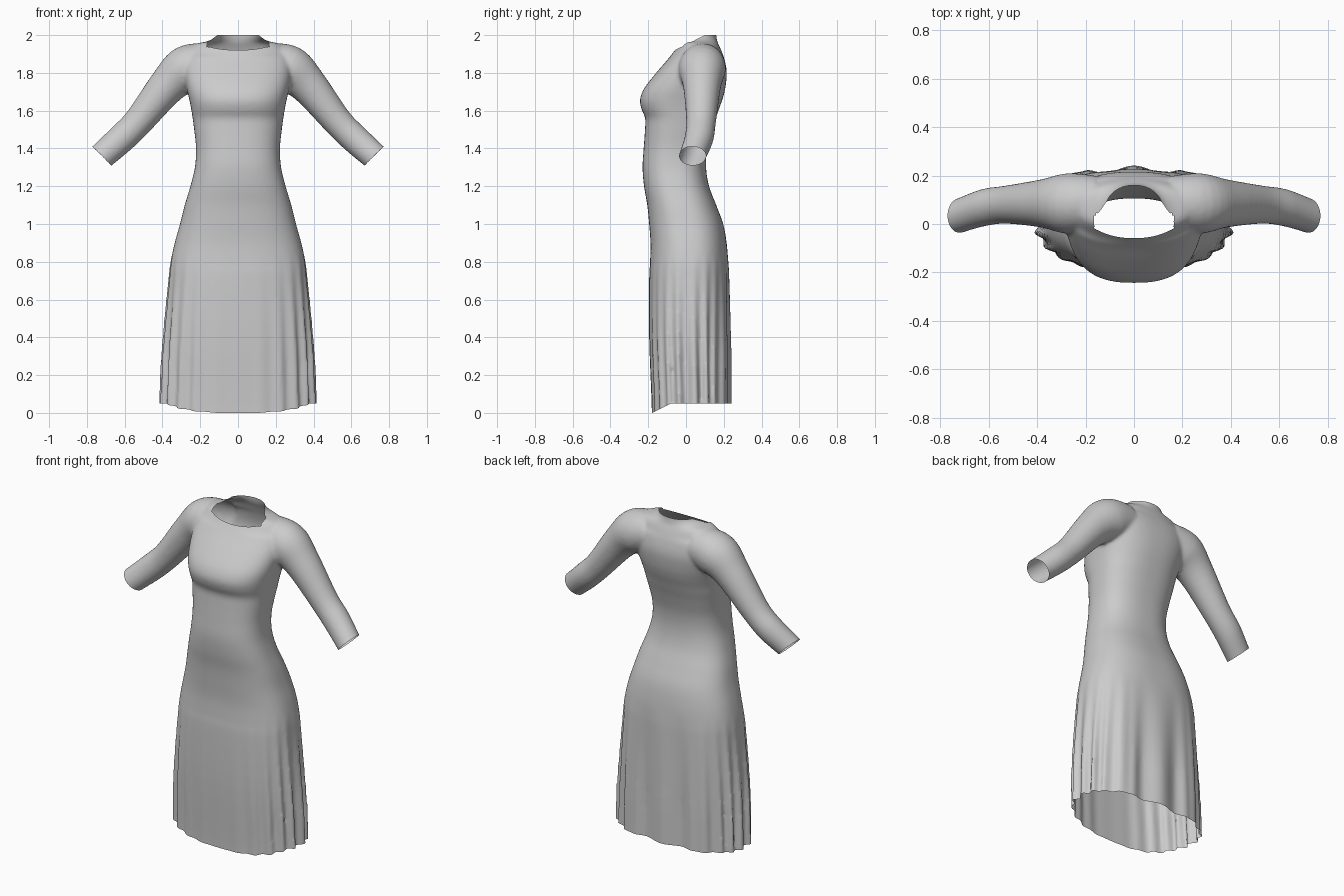
import bpy, bmesh
from math import sin, cos, pi, copysign
from mathutils import Vector

cube = bpy.data.objects.get("Cube")
if cube:
    bpy.data.objects.remove(cube)

# Torso and skirt sections: height, half width, front y, back y
BODY = [
    (-.1, .405, -.18, .228), (.05, .402, -.182, .228), (.4, .388, -.195, .228),
    (.7, .366, -.195, .226), (.8, .356, -.19, .223), (.9, .335, -.188, .215),
    (1, .307, -.195, .197), (1.1, .282, -.205, .16), (1.2, .252, -.222, .122),
    (1.3, .228, -.23, .106), (1.4, .222, -.224, .112), (1.5, .232, -.217, .138),
    (1.56, .24, -.216, .158), (1.61, .248, -.236, .175), (1.66, .258, -.243, .193),
    (1.72, .272, -.22, .208), (1.8, .285, -.158, .216), (1.87, .28, -.098, .204),
    (1.93, .25, -.052, .182), (1.955, .215, -.038, .17), (1.97, .155, -.045, .165),
    (2, .118, -.05, .16), (2.08, .112, -.05, .158),
]
# Sleeve path: x, y, z, radius
SLEEVE = [
    (.15, .09, 1.85, .108), (.27, .085, 1.82, .125), (.375, .085, 1.73, .1),
    (.525, .08, 1.545, .079), (.62, .068, 1.45, .077), (.72, .035, 1.36, .072),
    (.79, .01, 1.295, .07),
]
SEGMENTS = 192


def spline(rows, steps):
    """Smooth curve through the rows."""
    rows = [Vector(r) for r in rows]
    out = []
    for i in range(len(rows) - 1):
        a, b = rows[max(i - 1, 0)], rows[i]
        c, d = rows[i + 1], rows[min(i + 2, len(rows) - 1)]
        for s in range(steps):
            t = s / steps
            out.append(b + (c - a) * (t / 2) + (a * 2 - b * 5 + c * 4 - d) * (t * t / 2)
                       + (b * 3 - a - c * 3 + d) * (t ** 3 / 2))
    return out + [rows[-1]]


def loft(bm, rings):
    """Closed solid through a list of rings."""
    loops = [[bm.verts.new(p) for p in ring] for ring in rings]
    n = len(loops[0])
    for low, high in zip(loops, loops[1:]):
        for i in range(n):
            j = (i + 1) % n
            bm.faces.new((low[i], low[j], high[j], high[i]))
    bm.faces.new(loops[0][::-1])
    bm.faces.new(loops[-1])


def power(v, e):
    return copysign(abs(v) ** e, v)


def clamp(v):
    return max(0, min(1, v))


def body_ring(row):
    z, width, front, back = row
    mid, depth = (front + back) / 2, (back - front) / 2
    fold = clamp((.85 - z) / .6)
    e = .8 if z < 1.9 else .95
    ring = []
    for i in range(SEGMENTS):
        a = 2 * pi * i / SEGMENTS
        # side pleats, mirrored left and right
        half = a if cos(a) >= 0 else pi - a
        pleat = 1 + fold * .045 * sin(22 * half) * abs(cos(a))
        x = width * power(cos(a), e) * pleat
        y = depth * power(sin(a), e) * pleat
        # broad folds across the back
        if sin(a) > 0:
            y += fold * .014 * cos(2 * pi * x / .23) * sin(a)
        ring.append((x, mid + y, z))
    return ring


def sleeve_rings(side):
    path = spline(SLEEVE, 5)
    rings = []
    for i, p in enumerate(path):
        step = path[min(i + 1, len(path) - 1)] - path[max(i - 1, 0)]
        along = Vector((step.x, 0, step.z)).normalized()
        up = Vector((-along.z, 0, along.x))
        ring = []
        for k in range(32):
            a = 2 * pi * k / 32
            q = p.xyz + (up * cos(a) + Vector((0, sin(a), 0))) * p.w
            ring.append((q.x * side, q.y, q.z))
        rings.append(ring)
    return rings


def trim(bm, point, normal, inside):
    """Open the shell along a plane, only where inside() holds."""
    faces = [f for f in bm.faces if inside(f.calc_center_median())]
    edges = {e for f in faces for e in f.edges}
    verts = {v for f in faces for v in f.verts}
    bmesh.ops.bisect_plane(bm, geom=faces + list(edges) + list(verts), dist=1e-5,
                           plane_co=point, plane_no=normal, clear_outer=True)


# Solid dress form
bm = bmesh.new()
loft(bm, [body_ring(r) for r in spline(BODY, 4)])
for side in (1, -1):
    loft(bm, sleeve_rings(side))
bmesh.ops.recalc_face_normals(bm, faces=bm.faces)
mesh = bpy.data.meshes.new("dress")
bm.to_mesh(mesh)
bm.free()
dress = bpy.data.objects.new("dress", mesh)
bpy.context.scene.collection.objects.link(dress)

# Fuse sleeves and body into one soft skin
fuse = dress.modifiers.new("fuse", 'REMESH')
fuse.mode = 'VOXEL'
fuse.voxel_size = .01
soften = dress.modifiers.new("soften", 'SMOOTH')
soften.factor = .5
soften.iterations = 5
bpy.context.view_layer.update()
graph = bpy.context.evaluated_depsgraph_get()
skin = bpy.data.meshes.new_from_object(dress.evaluated_get(graph))
dress.modifiers.clear()
dress.data = skin

# Cut the hem, neckline and cuffs open
bm = bmesh.new()
bm.from_mesh(skin)
trim(bm, (0, 0, 0), (0, 0, -1), lambda c: c.z < .2)
trim(bm, (0, 0, 2), (0, 0, 1), lambda c: c.z > 1.85)
trim(bm, (0, -.06, 1.92), (0, -.45, .9), lambda c: c.z > 1.85 and abs(c.x) < .15)
for side in (1, -1):
    trim(bm, (.72 * side, .035, 1.36), (side, 0, -1),
         lambda c: c.x * side > .55 and c.z > 1.1)

# Raise the hem at the sides and back
for v in bm.verts:
    if v.co.z < .4:
        v.co.z += .05 * clamp((v.co.y + .18) / .1) * (1 - v.co.z / .4)
for f in bm.faces:
    f.smooth = True
    f.material_index = 0
bm.to_mesh(skin)
bm.free()

# Fabric colour
fabric = bpy.data.materials.new("grey fabric")
fabric.use_nodes = True
grey = (.6, .6, .6, 1)
fabric.diffuse_color = grey
fabric.node_tree.nodes["Principled BSDF"].inputs["Base Color"].default_value = grey
skin.materials.clear()
skin.materials.append(fabric)
